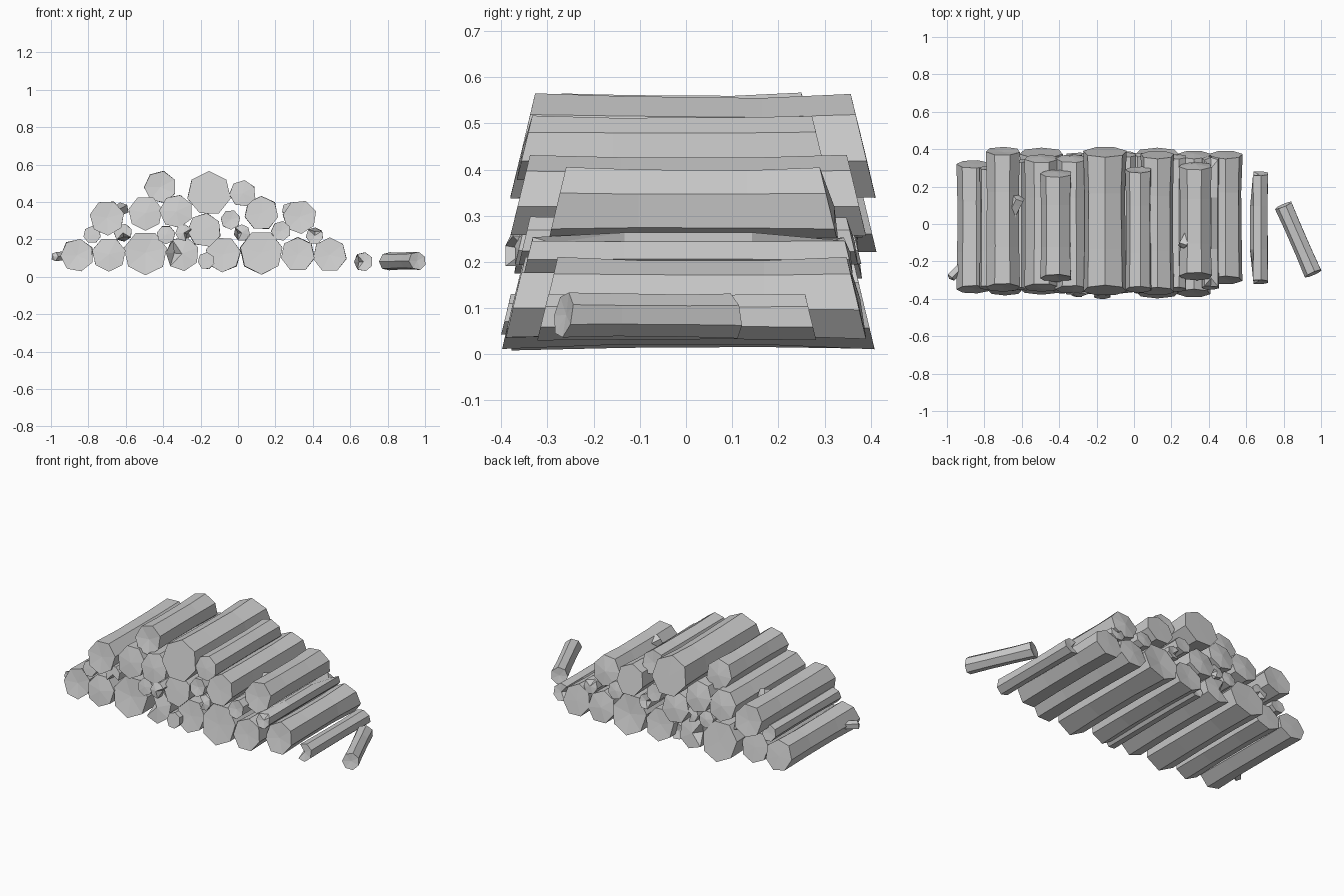
import bpy, bmesh, math, random
from mathutils import Vector

random.seed(7)


def make_log(name, a, b, r, phase=0.0, sides=7, slant=0.03, notch=None, end_scale=1.0):
    """Faceted log from a (front) to b (back): flared slanted ends, fanned caps."""
    a, b = Vector(a), Vector(b)
    axis = (b - a).normalized()
    side = axis.cross(Vector((0, 0, 1))).normalized()
    up = side.cross(axis)
    length = (b - a).length
    bm = bmesh.new()
    rings = []
    profile = [(0, 1.0), (0.3, 0.95), (0.7, 0.94), (1, end_scale)]
    for k, (t, s) in enumerate(profile):
        ring = []
        for i in range(sides):
            ang = math.tau * i / sides + phase
            rr = r * s * random.uniform(0.98, 1.02)
            # bottom edge sticks out further than the top at both ends
            tilt = slant * math.cos(ang) * (1 if k == 0 else -1 if k == 3 else 0)
            shift = tilt * r / 0.1 * 0.8
            if notch == i and k in (0, 3):
                rr *= 0.45
                shift += 0.04 if k == 0 else -0.04
            p = a + axis * (t * length + shift)
            p += side * (rr * math.sin(ang)) + up * (rr * math.cos(ang))
            ring.append(bm.verts.new(p))
        rings.append(ring)
    for lo, hi in zip(rings, rings[1:]):
        for i in range(sides):
            j = (i + 1) % sides
            bm.faces.new((lo[i], lo[j], hi[j], hi[i]))
    # slightly domed or dented end caps
    for ring, centre, d in ((rings[0], a, -1), (rings[-1], b, 1)):
        c = bm.verts.new(centre + axis * d * random.uniform(-0.012, 0.012))
        for i in range(sides):
            bm.faces.new((ring[i], ring[(i + 1) % sides], c))
    bmesh.ops.recalc_face_normals(bm, faces=bm.faces)
    mesh = bpy.data.meshes.new(name)
    bm.to_mesh(mesh)
    bm.free()
    obj = bpy.data.objects.new(name, mesh)
    bpy.context.collection.objects.link(obj)
    return obj


UP, DOWN = 0.0, math.pi
# x, z, radius, front y, back y, phase, notch
large = [
    # bottom row
    (-0.86, 0.115, 0.09, -0.35, 0.32, 0.2, None),
    (-0.69, 0.12, 0.092, -0.36, 0.31, DOWN, None),
    (-0.495, 0.128, 0.118, -0.35, 0.38, DOWN, None),
    (-0.30, 0.123, 0.092, -0.36, 0.36, 0.3, 5),
    (-0.08, 0.12, 0.096, -0.35, 0.37, 0.5, None),
    (0.125, 0.13, 0.117, -0.37, 0.38, DOWN, None),
    (0.32, 0.12, 0.092, -0.37, 0.37, UP, None),
    (0.49, 0.117, 0.092, -0.30, 0.37, UP, None),
    # second row
    (-0.70, 0.315, 0.094, -0.34, 0.39, 0.4, None),
    (-0.495, 0.34, 0.093, -0.34, 0.35, DOWN, None),
    (-0.33, 0.35, 0.09, -0.35, 0.35, 0.25, None),
    (-0.18, 0.25, 0.092, -0.34, 0.36, 0.15, None),
    (0.125, 0.34, 0.092, -0.36, 0.37, UP, None),
    (0.33, 0.32, 0.09, -0.28, 0.31, 0.35, None),
    # top row
    (-0.415, 0.48, 0.087, -0.29, 0.27, 0.2, None),
    (-0.155, 0.445, 0.118, -0.355, 0.385, UP, None),
    (0.025, 0.445, 0.072, -0.35, 0.29, 0.15, None),
]
small = [
    (-0.17, 0.085, 0.046, -0.39, 0.33, 0.1, None),
    (0.67, 0.08, 0.052, -0.31, 0.27, 0.2, 5),
    (-0.78, 0.225, 0.047, -0.34, 0.30, UP, None),
    (-0.615, 0.235, 0.05, -0.35, 0.34, 0.3, 3),
    (-0.385, 0.225, 0.05, -0.36, 0.35, DOWN, None),
    (-0.29, 0.235, 0.045, -0.38, 0.36, 0.2, 2),
    (-0.04, 0.305, 0.053, -0.34, 0.37, 0.4, None),
    (0.02, 0.235, 0.045, -0.36, 0.37, UP, 5),
    (0.23, 0.245, 0.053, -0.35, 0.36, 0.2, None),
    (0.41, 0.22, 0.047, -0.34, 0.35, 0.1, 0),
]
for label, logs in (("large_log", large), ("small_log", small)):
    for n, (x, z, r, y0, y1, ph, notch) in enumerate(logs, 1):
        make_log(f"{label}_{n}", (x, y0, z), (x, y1, z), r, ph, notch=notch)

# loose log lying askew on the right
make_log("loose_log", (0.96, -0.265, 0.085), (0.80, 0.10, 0.083), 0.05, 0.2, slant=0.02)

# snapped branch stubs on three logs
stubs = [
    ((-0.98, -0.285, 0.108), (-0.87, -0.17, 0.115), 0.026),
    ((-0.615, 0.14, 0.365), (-0.67, 0.03, 0.335), 0.036),
    ((0.265, -0.12, 0.365), (0.32, -0.01, 0.335), 0.036),
]
for n, (tip, root, r) in enumerate(stubs, 1):
    make_log(f"branch_stub_{n}", tip, root, r, 0.3, sides=5, slant=0.02, end_scale=1.2)
